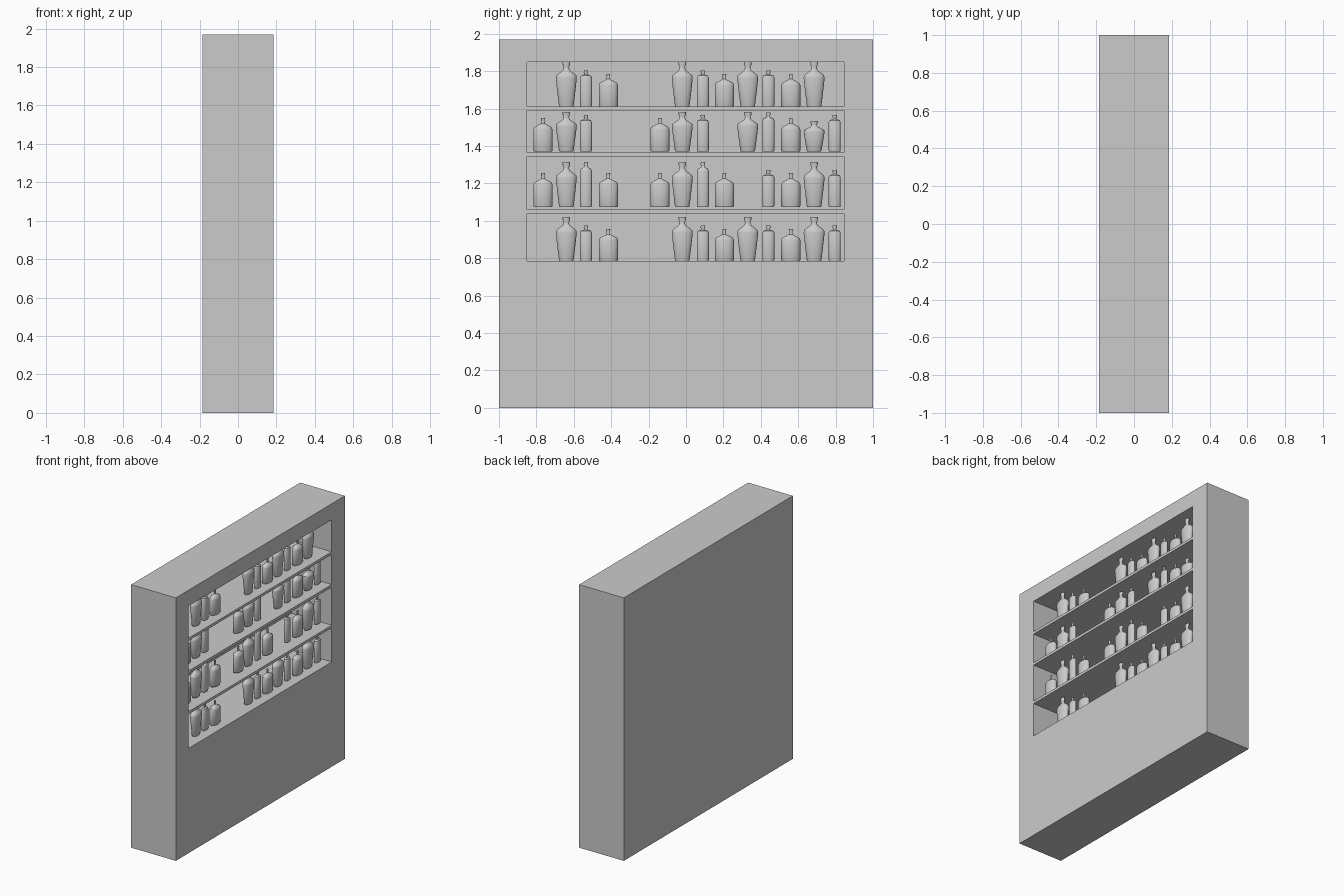
import bpy
import bmesh
import math
from mathutils import Matrix, Vector

default = bpy.data.objects.get("Cube")
if default:
    bpy.data.objects.remove(default, do_unlink=True)

grey = bpy.data.materials.new("plain_grey")
grey.use_nodes = True
TONE = (0.6, 0.6, 0.6, 1)
grey.diffuse_color = TONE
grey.node_tree.nodes["Principled BSDF"].inputs["Base Color"].default_value = TONE


def add_object(name, bm):
    mesh = bpy.data.meshes.new(name)
    bm.to_mesh(mesh)
    bm.free()
    mesh.materials.append(grey)
    obj = bpy.data.objects.new(name, mesh)
    bpy.context.collection.objects.link(obj)
    return obj


def add_box(bm, low, high):
    low, high = Vector(low), Vector(high)
    size = Matrix.Diagonal((*(high - low), 1))
    bmesh.ops.create_cube(bm, size=1, matrix=Matrix.Translation((low + high) / 2) @ size)


# Cabinet body with four shelf bays cut into its +x side
HALF_X, HEIGHT, BACK = 0.185, 1.97, -0.15
BAYS = [(1.61, 1.85), (1.365, 1.59), (1.06, 1.345), (0.785, 1.04)]

bm = bmesh.new()
add_box(bm, (-HALF_X, -1, 0), (HALF_X, 1, HEIGHT))
cabinet = add_object("cabinet", bm)

bm = bmesh.new()
for low, high in BAYS:
    add_box(bm, (BACK, -0.85, low), (HALF_X + 0.1, 0.845, high))
cutter = add_object("bay_cutter", bm)
cutter.hide_render = True

cut = cabinet.modifiers.new("bays", "BOOLEAN")
cut.operation = "DIFFERENCE"
cut.solver = "EXACT"
cut.object = cutter
bpy.context.view_layer.objects.active = cabinet
cabinet.select_set(True)
bpy.ops.object.modifier_apply(modifier=cut.name)
bpy.data.objects.remove(cutter, do_unlink=True)
cabinet.select_set(False)

# Bottle outlines: (half width, fraction of height) from base to lip
PROFILES = {
    "tall": [(0.036, 0), (0.039, 0.02), (0.05, 0.4), (0.056, 0.64), (0.053, 0.7),
             (0.035, 0.76), (0.019, 0.81), (0.014, 0.87), (0.019, 0.93), (0.02, 1)],
    "slim": [(0.029, 0), (0.032, 0.03), (0.032, 0.8), (0.027, 0.85), (0.011, 0.88),
             (0.008, 0.91), (0.012, 0.94), (0.011, 1)],
    "short": [(0.047, 0), (0.051, 0.03), (0.051, 0.66), (0.046, 0.73), (0.022, 0.8),
              (0.01, 0.84), (0.009, 0.96), (0.011, 1)],
}
SIDES, FLATTEN, BOTTLE_X = 24, 0.55, 0.1


def add_bottle(name, kind, y, base, height):
    bm = bmesh.new()
    rings = []
    for radius, level in PROFILES[kind]:
        ring = []
        for i in range(SIDES):
            a = math.tau * i / SIDES
            ring.append(bm.verts.new((BOTTLE_X + FLATTEN * radius * math.cos(a),
                                      y + radius * math.sin(a), base + height * level)))
        rings.append(ring)
    for lower, upper in zip(rings, rings[1:]):
        for i in range(SIDES):
            j = (i + 1) % SIDES
            bm.faces.new((lower[i], lower[j], upper[j], upper[i]))
    bm.faces.new(rings[0][::-1])
    bm.faces.new(rings[-1])
    bottle = add_object(name, bm)
    bottle.select_set(True)


# Slots along the shelf; each row uses a letter per slot, "-" is empty
SLOTS = [-0.765, -0.64, -0.535, -0.415, -0.14, -0.02, 0.09,
         0.205, 0.33, 0.44, 0.56, 0.685, 0.795]
KINDS = {"T": "tall", "S": "slim", "L": "slim", "C": "short", "M": "tall"}
ROWS = [
    ("top", 1.61, "-TSC-TSCTSCT-", {"T": 0.24, "S": 0.195, "C": 0.175}),
    ("upper", 1.37, "CTS-CTS-TLCMS", {"T": 0.212, "S": 0.197, "L": 0.21, "C": 0.18, "M": 0.165}),
    ("lower", 1.073, "CTLCCTLC-SCTS", {"T": 0.242, "S": 0.2, "L": 0.242, "C": 0.182}),
    ("bottom", 0.785, "-TSC-TSCTSCTS", {"T": 0.236, "S": 0.19, "C": 0.17}),
]
for row, base, layout, heights in ROWS:
    for number, (y, letter) in enumerate(zip(SLOTS, layout), 1):
        if letter != "-":
            kind = KINDS[letter]
            add_bottle(f"{row}_row_{kind}_bottle_{number}", kind, y, base, heights[letter])

# Smooth the round bottles while keeping rims crisp
bottles = [o for o in bpy.context.collection.objects if "bottle" in o.name]
bpy.context.view_layer.objects.active = bottles[0]
bpy.ops.object.shade_smooth_by_angle(angle=math.radians(40))
